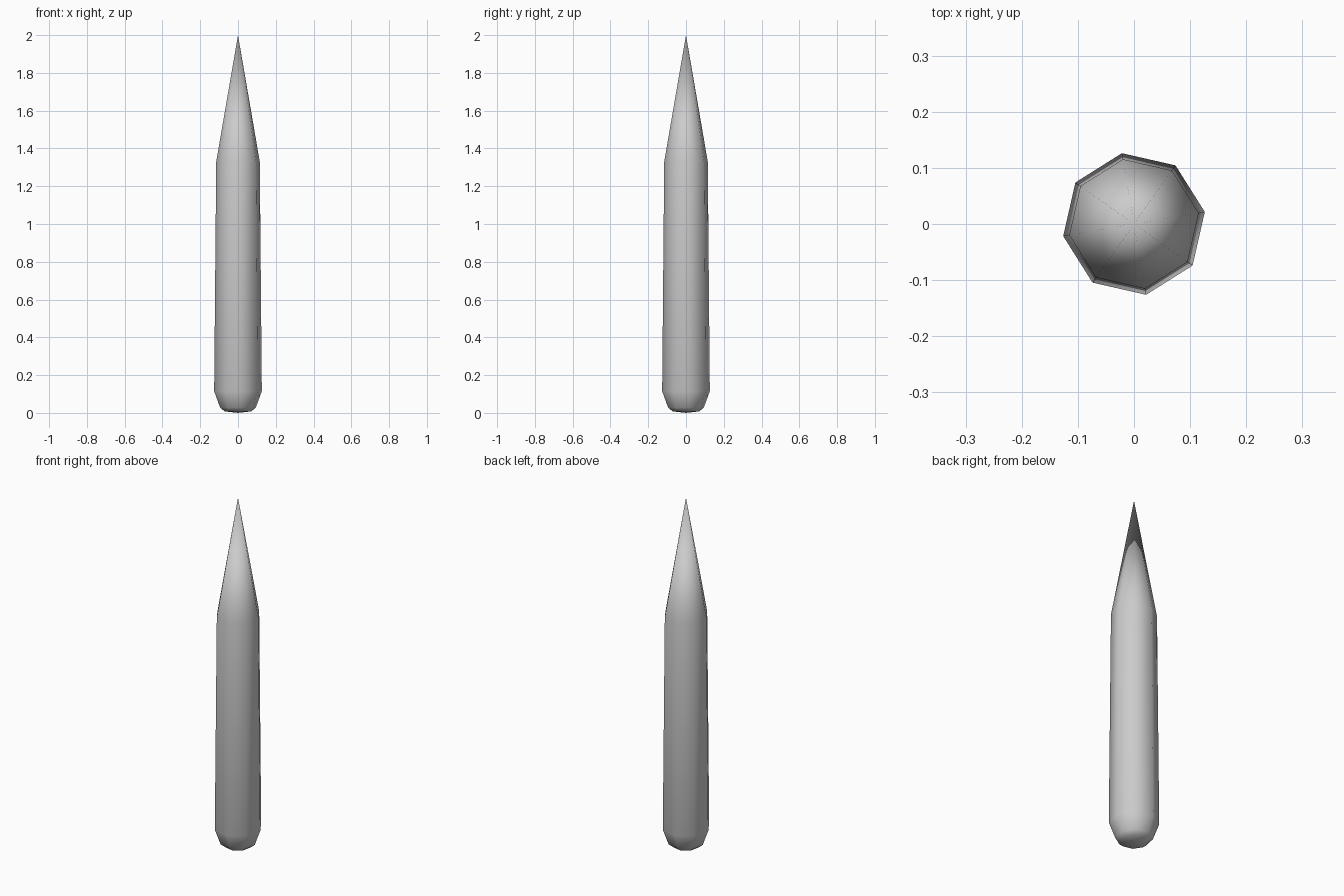
import bpy, bmesh, math

if "Cube" in bpy.data.objects:
    bpy.data.objects.remove(bpy.data.objects["Cube"])

SIDES = 8
TWIST = math.radians(9.7)
# (radius, height) rings from the rounded base to the shoulder
PROFILE = [(0.072, 0.008), (0.096, 0.028), (0.128, 0.115), (0.117, 1.33)]

bm = bmesh.new()

# Stacked octagonal rings
rings = []
for r, z in PROFILE:
    rings.append([bm.verts.new((r * math.cos(TWIST + i * math.tau / SIDES),
                                r * math.sin(TWIST + i * math.tau / SIDES), z))
                  for i in range(SIDES)])

# Shallow base centre and sharp tip
base = bm.verts.new((0, 0, 0))
tip = bm.verts.new((0, 0, 2))
for i in range(SIDES):
    j = (i + 1) % SIDES
    for lo, hi in zip(rings, rings[1:]):
        bm.faces.new((lo[i], lo[j], hi[j], hi[i]))
    bm.faces.new((base, rings[0][j], rings[0][i]))
    bm.faces.new((rings[-1][i], rings[-1][j], tip))

for f in bm.faces:
    f.smooth = True
bmesh.ops.recalc_face_normals(bm, faces=bm.faces)

mesh = bpy.data.meshes.new("pointed_stake")
bm.to_mesh(mesh)
bm.free()
bpy.context.collection.objects.link(bpy.data.objects.new("pointed_stake", mesh))
